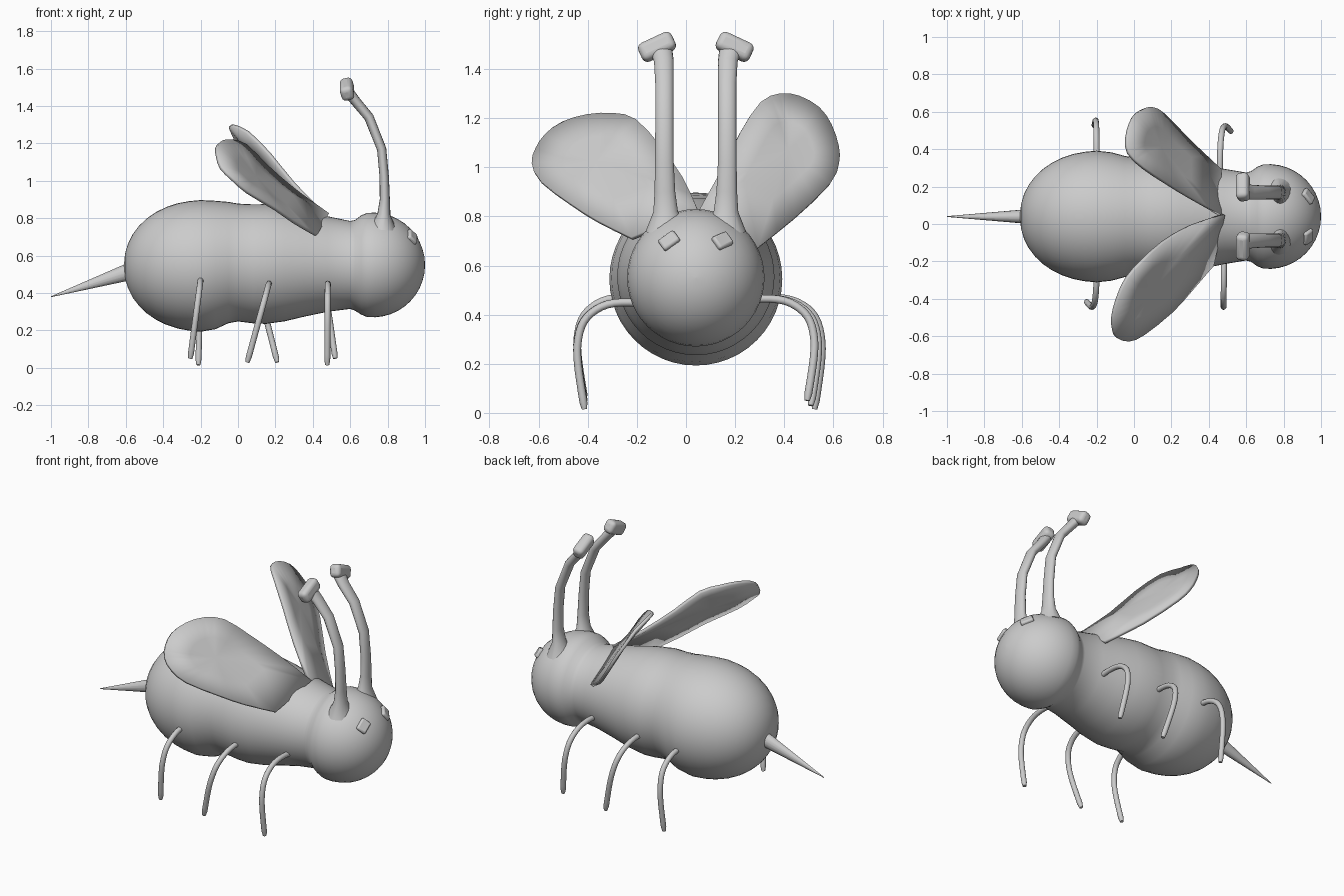
import bpy, math
from mathutils import Vector, Matrix

if "Cube" in bpy.data.objects:
    bpy.data.objects.remove(bpy.data.objects["Cube"])

YC = 0.04  # body axis offset in y


def make(name, verts, faces, angle=40):
    me = bpy.data.meshes.new(name)
    me.from_pydata([tuple(v) for v in verts], [], faces)
    ob = bpy.data.objects.new(name, me)
    bpy.context.collection.objects.link(ob)
    bpy.ops.object.select_all(action='DESELECT')
    bpy.context.view_layer.objects.active = ob
    ob.select_set(True)
    bpy.ops.object.mode_set(mode='EDIT')
    bpy.ops.mesh.select_all(action='SELECT')
    bpy.ops.mesh.normals_make_consistent(inside=False)
    bpy.ops.object.mode_set(mode='OBJECT')
    bpy.ops.object.shade_smooth_by_angle(angle=math.radians(angle))
    return ob


def smooth_path(pts, n=4):
    # Catmull-Rom resampling of tuples of any length
    p = [Vector(q) for q in pts]
    p = [2 * p[0] - p[1]] + p + [2 * p[-1] - p[-2]]
    out = []
    for i in range(1, len(p) - 2):
        a, b, c, d = p[i - 1:i + 3]
        for k in range(n):
            t = k / n
            out.append(0.5 * (2 * b + (c - a) * t + (2 * a - 5 * b + 4 * c - d) * t * t
                              + (3 * b - a - 3 * c + d) * t ** 3))
    return out + [p[-2]]


def loft(name, centres, radii, side, seg):
    # rings along a path; radii = (along side axis, across it)
    verts, faces, n = [], [], len(centres)
    for i, c in enumerate(centres):
        t = (centres[min(i + 1, n - 1)] - centres[max(i - 1, 0)]).normalized()
        u = (side - t * side.dot(t)).normalized()
        w = t.cross(u)
        for k in range(seg):
            a = 2 * math.pi * k / seg
            verts.append(c + u * radii[i][0] * math.cos(a) + w * radii[i][1] * math.sin(a))
    for i in range(n - 1):
        for k in range(seg):
            j = (k + 1) % seg
            faces.append((i * seg + k, i * seg + j, (i + 1) * seg + j, (i + 1) * seg + k))
    faces += [tuple(range(seg)), tuple(range((n - 1) * seg, n * seg))]
    return make(name, verts, faces)


# Body: rounded abdomen, thorax, neck and round head (x, z centre, radius)
body = []
for i in range(10):
    a = math.radians(1 + 8.9 * i)
    body.append((-0.2 - 0.41 * math.cos(a), 0.545, 0.35 * math.sin(a) ** 0.95))
body += [(-0.2, 0.545, 0.352), (-0.12, 0.55, 0.343), (-0.05, 0.563, 0.324), (0.0, 0.563, 0.315),
         (0.08, 0.556, 0.318), (0.15, 0.555, 0.32), (0.25, 0.555, 0.306), (0.36, 0.555, 0.28),
         (0.48, 0.555, 0.255), (0.6, 0.55, 0.235), (0.625, 0.548, 0.242), (0.66, 0.55, 0.266)]
for i in range(12):
    a = math.radians(96 - 95.5 * i / 11)
    body.append((0.72 + 0.28 * math.cos(a), 0.55, 0.28 * math.sin(a)))
verts, faces, S = [], [], 48
for x, z, r in body:
    for k in range(S):
        a = 2 * math.pi * k / S
        verts.append((x, YC + r * math.cos(a), z + r * math.sin(a)))
for i in range(len(body) - 1):
    for k in range(S):
        j = (k + 1) % S
        faces.append((i * S + k, i * S + j, (i + 1) * S + j, (i + 1) * S + k))
faces += [tuple(range(S)), tuple(range((len(body) - 1) * S, len(body) * S))]
make("body", verts, faces, 60)

# Stinger
loft("stinger", [Vector((-0.5, YC, 0.54)), Vector((-1.0, YC, 0.38))],
     [(0.045, 0.055), (0.002, 0.002)], Vector((0, 1, 0)), 16)


# Wings: closed outline filled around a centre point, given thickness
def wing(name, outline):
    loop = smooth_path(outline, 2)
    c = sum(loop, Vector()) / len(loop)
    n = len(loop)
    inner = [p.lerp(c, 0.5) for p in loop]
    faces = [(i, (i + 1) % n, n + (i + 1) % n, n + i) for i in range(n)]
    faces += [(n + i, n + (i + 1) % n, 2 * n) for i in range(n)]
    ob = make(name, loop + inner + [c], faces)
    m = ob.modifiers.new("thickness", 'SOLIDIFY')
    m.thickness, m.offset = 0.02, 0


wing("wing_near", [(0.48, 0.05, 0.82), (0.30, -0.01, 0.95), (0.15, -0.10, 1.08), (0.04, -0.2, 1.19),
                   (-0.04, -0.29, 1.215), (-0.09, -0.40, 1.21), (-0.115, -0.50, 1.18),
                   (-0.11, -0.57, 1.13), (-0.09, -0.61, 1.07), (-0.03, -0.625, 1.01),
                   (0.05, -0.59, 0.94), (0.2, -0.47, 0.85), (0.3, -0.36, 0.78), (0.42, -0.22, 0.71)])
wing("wing_far", [(0.46, 0.05, 0.82), (0.30, 0.14, 0.98), (0.17, 0.22, 1.14), (0.05, 0.30, 1.26),
                  (-0.03, 0.38, 1.295), (-0.04, 0.46, 1.285), (-0.02, 0.54, 1.24),
                  (0.01, 0.59, 1.17), (0.06, 0.62, 1.08), (0.10, 0.62, 1.01),
                  (0.16, 0.585, 0.93), (0.3, 0.44, 0.79), (0.46, 0.29, 0.67)])

for s, label in ((-1, "near"), (1, "far")):
    # Antenna: flared base, bent stem, knob turned outward (x, y offset, z, half widths)
    stem = [(0.775, 0.12, 0.74, 0.085, 0.075), (0.78, 0.123, 0.82, 0.05, 0.035),
            (0.785, 0.126, 0.90, 0.042, 0.027), (0.782, 0.128, 1.02, 0.038, 0.025),
            (0.768, 0.128, 1.17, 0.037, 0.025), (0.70, 0.128, 1.34, 0.037, 0.026),
            (0.625, 0.13, 1.43, 0.04, 0.027), (0.59, 0.14, 1.475, 0.045, 0.03)]
    loft("antenna_" + label, [Vector((p[0], YC + s * p[1], p[2])) for p in stem],
         [p[3:] for p in stem], Vector((0, 1, 0)), 16)
    bpy.ops.mesh.primitive_cube_add(size=1)
    knob = bpy.context.object
    knob.name = "antenna_knob_" + label
    knob.matrix_world = (Matrix.Translation((0.583, YC + s * 0.158, 1.49))
                         @ Matrix.Rotation(-s * math.radians(25), 4, 'X')
                         @ Matrix.Rotation(math.radians(-15), 4, 'Y')
                         @ Matrix.Diagonal((0.07, 0.15, 0.08, 1)))
    b = knob.modifiers.new("round", 'BEVEL')
    b.width, b.segments = 0.025, 4
    bpy.ops.object.transform_apply(location=False, rotation=False, scale=True)
    bpy.ops.object.shade_smooth_by_angle(angle=math.radians(40))

    # Eye: small tilted tile lying on the head
    d = Vector((0.211, s * 0.108, 0.15)).normalized()
    bpy.ops.mesh.primitive_cube_add(size=1)
    eye = bpy.context.object
    eye.name = "eye_" + label
    u = Vector((0, 1, -s * 0.72 * d.y / abs(d.y) * s * -s))
    u = (u - d * u.dot(d)).normalized()
    rot = Matrix((u, d.cross(u), d)).transposed().to_4x4()
    eye.matrix_world = (Matrix.Translation(Vector((0.72, YC, 0.55)) + d * 0.28)
                        @ rot @ Matrix.Diagonal((0.078, 0.062, 0.03, 1)))
    bpy.ops.object.transform_apply(location=False, rotation=False, scale=True)
    b = eye.modifiers.new("round", 'BEVEL')
    b.width, b.segments = 0.01, 2
    bpy.ops.object.shade_smooth_by_angle(angle=math.radians(40))

# Legs: arched tubes (side, hip x, foot x, outward shift, foot z, hip z)
legs = {"near_back": (-1, -0.20, -0.255, 0, 0.05, 0.48), "near_middle": (-1, 0.165, 0.05, 0, 0.03, 0.46),
        "near_front": (-1, 0.48, 0.477, 0, 0.015, 0.46), "far_back": (1, -0.20, -0.212, 0.03, 0.015, 0.48),
        "far_middle": (1, 0.10, 0.21, 0.015, 0.03, 0.475), "far_front": (1, 0.46, 0.52, 0.0, 0.05, 0.475)}
arch = [(0.17, 0.97), (0.27, 1.0), (0.36, 0.98), (0.425, 0.9), (0.465, 0.78),
        (0.482, 0.6), (0.48, 0.42), (0.467, 0.2), (0.453, 0.0)]
for name, (s, hx, fx, out, fz, hz) in legs.items():
    pts = []
    for d, h in arch:
        y = YC + s * (d + out * min(1, (d - 0.17) / 0.25)) if s > 0 else YC - d
        pts.append((hx + (fx - hx) * (1 - h), y, fz + (hz - 0.01 - fz) * h))
    c = smooth_path(pts, 3)
    r = [(0.016, 0.016)] * (len(c) - 1) + [(0.011, 0.011)]
    loft("leg_" + name, c, r, Vector((1, 0, 0)), 12)
